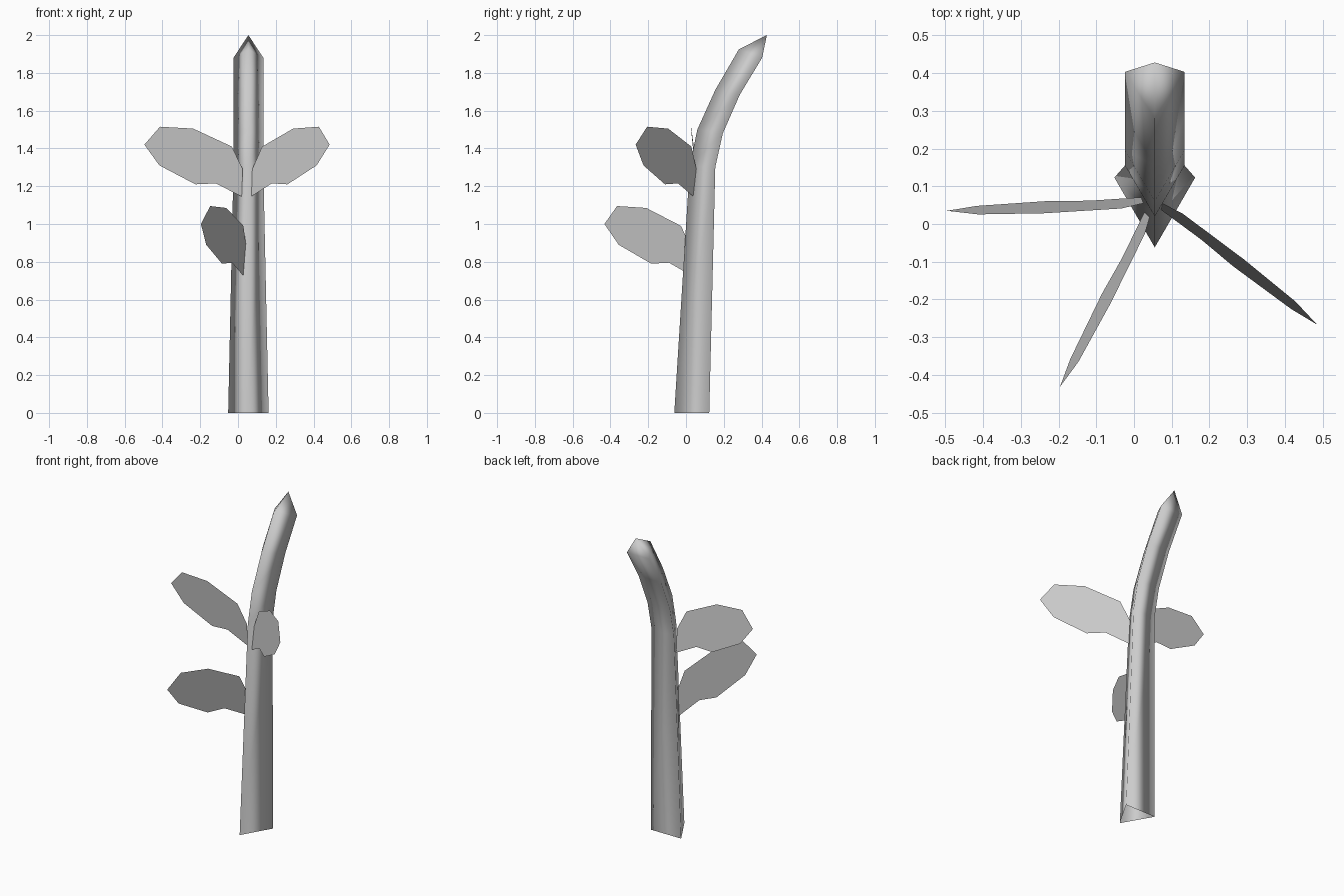
import bpy, math

if "Cube" in bpy.data.objects:
    bpy.data.objects.remove(bpy.data.objects["Cube"])

grey = bpy.data.materials.new("pale_grey")
grey.diffuse_color = (0.6, 0.6, 0.6, 1)
grey.use_nodes = True
grey.node_tree.nodes["Principled BSDF"].inputs["Base Color"].default_value = grey.diffuse_color


def make(name, verts, faces):
    mesh = bpy.data.meshes.new(name)
    mesh.from_pydata(verts, [], faces)
    mesh.materials.append(grey)
    ob = bpy.data.objects.new(name, mesh)
    bpy.context.collection.objects.link(ob)
    return ob


# Stem: three-sided tube, open at the bottom, bending back to a point
# each ring: front y, front z, back y, back z, half width
CX = 0.055
rings = [(-0.062, 0.0, 0.123, 0.0, 0.107),
         (0.02, 1.31, 0.155, 1.30, 0.079),
         (0.06, 1.50, 0.195, 1.48, 0.079),
         (0.155, 1.71, 0.285, 1.685, 0.079),
         (0.28, 1.925, 0.403, 1.88, 0.079)]
verts, faces = [], []
for fy, fz, by, bz, w in rings:
    verts += [(CX, fy, fz), (CX + w, by, bz), (CX - w, by, bz)]
for r in range(len(rings) - 1):
    for i in range(3):
        a, b = 3 * r + i, 3 * r + (i + 1) % 3
        faces.append((a, b, b + 3, a + 3))
tip = len(verts)
verts.append((CX, 0.428, 2.0))
for i in range(3):
    faces.append((tip - 3 + i, tip - 3 + (i + 1) % 3, tip))
stem = make("stem", verts, faces)
for p in stem.data.polygons:
    p.use_smooth = True

# Leaves: one flat outline (distance outward, height), turned around the stem
outline = [(0, 0), (0.005, -0.145), (0.142, -0.075), (0.25, -0.08), (0.441, 0.02),
           (0.521, 0.13), (0.439, 0.225), (0.263, 0.215), (0.058, 0.12)]


def leaf(name, base, degrees):
    c, s = math.cos(math.radians(degrees)), math.sin(math.radians(degrees))
    pts = []
    for u, h in outline:
        lean = 0.11 * (h - 0.25 * u)
        pts.append((base[0] + u * c - lean * s, base[1] + u * s + lean * c, base[2] + h))
    return make(name, pts, [tuple(range(len(pts)))])


leaf("left_leaf", (0.025, 0.055, 1.29), 182.2)
leaf("right_leaf", (0.075, 0.055, 1.29), -38.1)
leaf("lower_leaf", (0.045, 0.03, 0.87), 242.4)
